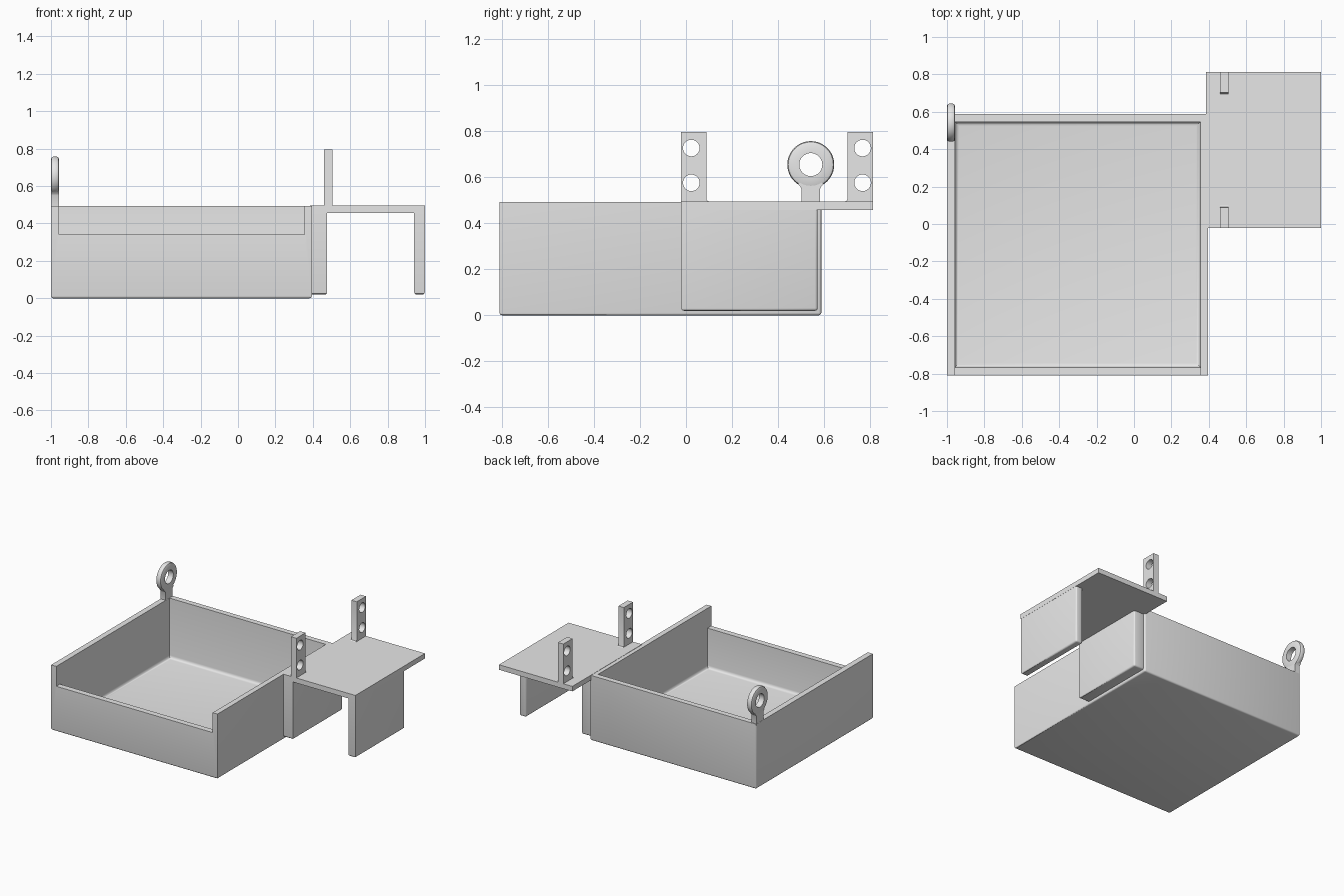
import bpy, bmesh, math
from mathutils import Vector

cube = bpy.data.objects.get("Cube")
if cube:
    bpy.data.objects.remove(cube, do_unlink=True)

grey = bpy.data.materials.new("plain grey")
grey.use_nodes = True
grey.diffuse_color = (0.8, 0.8, 0.8, 1)
grey.node_tree.nodes["Principled BSDF"].inputs["Base Color"].default_value = grey.diffuse_color


def finish(ob):
    """Give the part its colour and smooth its rounded edges."""
    ob.data.materials.clear()
    ob.data.materials.append(grey)
    bpy.ops.object.select_all(action='DESELECT')
    ob.select_set(True)
    bpy.context.view_layer.objects.active = ob
    bpy.ops.object.shade_smooth_by_angle(angle=math.radians(30))
    return ob


def from_bmesh(name, bm):
    bmesh.ops.recalc_face_normals(bm, faces=bm.faces)
    mesh = bpy.data.meshes.new(name)
    bm.to_mesh(mesh)
    bm.free()
    ob = bpy.data.objects.new(name, mesh)
    bpy.context.collection.objects.link(ob)
    return ob


def box(name, lo, hi, rounded=None, radius=0.01, segments=3):
    """Box between two corners; rounds the edges picked by a rule on the edge middle (-1..1)."""
    lo, hi = Vector(lo), Vector(hi)
    bm = bmesh.new()
    bmesh.ops.create_cube(bm, size=2)
    edges = [e for e in bm.edges if rounded and rounded((e.verts[0].co + e.verts[1].co) / 2)]
    half, mid = (hi - lo) / 2, (hi + lo) / 2
    for v in bm.verts:
        v.co = Vector(a * b for a, b in zip(v.co, half)) + mid
    if edges:
        bmesh.ops.bevel(bm, geom=edges, offset=radius, segments=segments,
                        profile=0.5, affect='EDGES')
    return from_bmesh(name, bm)


def cut(ob, cutter):
    cutter.hide_render = True
    mod = ob.modifiers.new("cut", 'BOOLEAN')
    mod.operation, mod.solver, mod.object = 'DIFFERENCE', 'EXACT', cutter
    bpy.context.view_layer.objects.active = ob
    bpy.ops.object.modifier_apply(modifier=mod.name)
    bpy.data.objects.remove(cutter, do_unlink=True)


def circle(y, z, r, n=40):
    return [(y + r * math.cos(t * math.tau / n), z + r * math.sin(t * math.tau / n))
            for t in range(n)]


def panel(name, x0, x1, outline, holes=()):
    """Flat upright plate with a y-z outline, pierced by holes."""
    curve = bpy.data.curves.new(name, 'CURVE')
    curve.dimensions, curve.fill_mode = '2D', 'BOTH'
    curve.extrude = (x1 - x0) / 2
    for pts in (outline, *holes):
        spline = curve.splines.new('POLY')
        spline.points.add(len(pts) - 1)
        spline.use_cyclic_u = True
        for p, (y, z) in zip(spline.points, pts):
            p.co = (y, z, 0, 1)
    ob = bpy.data.objects.new(name, curve)
    bpy.context.collection.objects.link(ob)
    ob.location.x = (x0 + x1) / 2
    ob.rotation_euler = (math.pi / 2, 0, math.pi / 2)
    bpy.ops.object.select_all(action='DESELECT')
    ob.select_set(True)
    bpy.context.view_layer.objects.active = ob
    bpy.ops.object.convert(target='MESH')
    return finish(bpy.context.object)


# Open tray with a lowered front wall
tray = box("tray", (-1, -0.81, 0), (0.395, 0.588, 0.493),
           lambda m: m.z < -0.5 or (m.y > 0.5 and abs(m.z) < 0.5), 0.012)
cut(tray, box("tray_cavity", (-0.957, -0.766, 0.04), (0.355, 0.546, 0.6),
              lambda m: m.z < -0.5, 0.022, 4))
cut(tray, box("front_notch", (-0.957, -0.9, 0.342), (0.355, -0.7, 0.6)))
finish(tray)

# Side shelf and its two hanging legs
finish(box("shelf", (0.385, -0.022, 0.457), (1, 0.812, 0.495)))
for name, x0, x1 in (("inner_leg", 0.38, 0.477), ("outer_leg", 0.942, 0.999)):
    finish(box(name, (x0, -0.021, 0.02), (x1, 0.572, 0.47),
               lambda m: m.z < -0.5 or (m.y > 0.5 and abs(m.z) < 0.5), 0.012))

# Upright tabs with two holes each, flared where they meet the shelf
for name, outer, s in (("front_tab", -0.022, 1), ("back_tab", 0.812, -1)):
    outline = [(outer, 0.48), (outer + s * 0.122, 0.48), (outer + s * 0.122, 0.495),
               (outer + s * 0.113, 0.499), (outer + s * 0.11, 0.508),
               (outer + s * 0.11, 0.796), (outer, 0.796)]
    holes = [circle(outer + s * 0.045, z, 0.036) for z in (0.576, 0.727)]
    panel(name, 0.46, 0.505, outline, holes)

# Hanging ring: a rounded section spun about the x axis
RING_Y, RING_Z = 0.542, 0.655
bm = bmesh.new()
section = [(-1, 0.05), (-1, 0.09), (-0.996, 0.098), (-0.988, 0.102),
           (-0.969, 0.102), (-0.961, 0.098), (-0.957, 0.09), (-0.957, 0.05)]
verts = [bm.verts.new((x, RING_Y, RING_Z + r)) for x, r in section]
edges = [bm.edges.new((a, b)) for a, b in zip(verts, verts[1:] + verts[:1])]
bmesh.ops.spin(bm, geom=verts + edges, cent=(0, RING_Y, RING_Z), axis=(1, 0, 0),
               angle=math.tau, steps=48, use_merge=True)
bmesh.ops.remove_doubles(bm, verts=bm.verts, dist=0.0001)
finish(from_bmesh("hanging_ring", bm))

# Neck joining the ring to the tray corner
right = [(0.041, 0.48), (0.041, 0.55), (0.046, 0.56), (0.056, 0.57), (0.04, 0.585)]
neck = [(RING_Y + y, z) for y, z in right] + [(RING_Y - y, z) for y, z in reversed(right)]
panel("ring_neck", -0.999, -0.958, neck)
